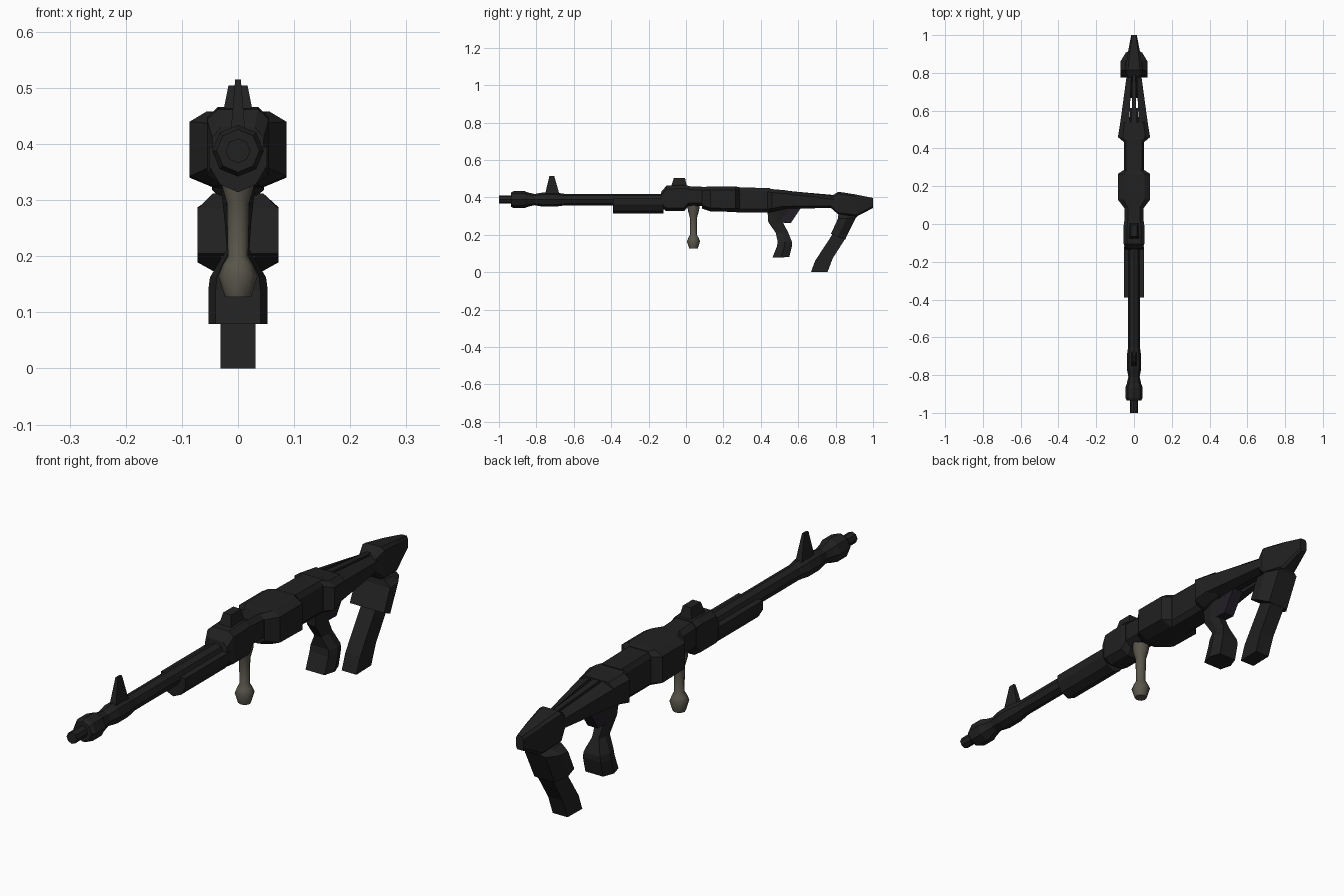
import bpy, bmesh, math

if "Cube" in bpy.data.objects:
    bpy.data.objects.remove(bpy.data.objects["Cube"])


def material(name, rgb):
    m = bpy.data.materials.new(name)
    m.diffuse_color = (*rgb, 1)
    m.use_nodes = True
    m.node_tree.nodes["Principled BSDF"].inputs["Base Color"].default_value = m.diffuse_color
    return m


BLACK = material("black_metal", (0.015, 0.015, 0.015))
KHAKI = material("khaki_grip", (0.10, 0.094, 0.07))
PLUM = material("dark_plum", (0.016, 0.013, 0.02))


def loft(name, rings, mat=BLACK):
    """Skin a row of equal-length point rings and cap both ends."""
    bm = bmesh.new()
    loops = [[bm.verts.new(p) for p in r] for r in rings]
    n = len(loops[0])
    for a, b in zip(loops, loops[1:]):
        for i in range(n):
            j = (i + 1) % n
            bm.faces.new((a[i], a[j], b[j], b[i]))
    bm.faces.new(loops[0])
    bm.faces.new(loops[-1])
    bmesh.ops.recalc_face_normals(bm, faces=bm.faces)
    me = bpy.data.meshes.new(name)
    bm.to_mesh(me)
    bm.free()
    me.materials.append(mat)
    ob = bpy.data.objects.new(name, me)
    bpy.context.collection.objects.link(ob)
    return ob


def circle(r, n=8):
    return [(r * math.cos(2 * math.pi * i / n), r * math.sin(2 * math.pi * i / n)) for i in range(n)]


def body(name, stations, top=0.65, bottom=0.5, bevel=0.018, mat=BLACK):
    """Chamfered box section along y; stations are (y, half width, z low, z high)."""
    rings = []
    for y, w, lo, hi in stations:
        half = [(w * bottom, lo), (w, lo + bevel), (w, hi - bevel), (w * top, hi)]
        rings.append([(x, y, z) for x, z in half] + [(-x, y, z) for x, z in reversed(half)])
    return loft(name, rings, mat)


def limb(name, stations, mat=BLACK, front=1.0, back=1.0):
    """Downward limb; stations are (front y, front z, back y, back z, half width)."""
    rings = []
    for yf, zf, yb, zb, w in stations:
        ym, zm = (yf + yb) / 2, (zf + zb) / 2
        half = [(w * front, yf, zf), (w, ym, zm), (w * back, yb, zb)]
        rings.append(half + [(-x, y, z) for x, y, z in reversed(half)])
    return loft(name, rings, mat)


# Barrel with flared muzzle and sight collar
barrel = [(-1, .022), (-.935, .022), (-.935, .038), (-.92, .046), (-.865, .046), (-.845, .038),
          (-.81, .03), (-.765, .038), (-.70, .038), (-.65, .031), (-.1, .031)]
loft("barrel", [[(x, y, .388 + z) for x, z in circle(r)] for y, r in barrel])

# Front and rear sights
loft("front_sight", [[(-.014, -.755, .41), (.014, -.755, .41), (.014, -.675, .41), (-.014, -.675, .41)],
                     [(-.005, -.73, .515), (.005, -.73, .515), (.005, -.705, .515), (-.005, -.705, .515)]])
loft("rear_sight", [[(-.027, -.08, .455), (.027, -.08, .455), (.027, .005, .455), (-.027, .005, .455)],
                    [(-.017, -.065, .504), (.017, -.065, .504), (.017, -.005, .504), (-.017, -.005, .504)]])

# V-bottomed handguard
vee = [(.052, .395), (.052, .362), (.032, .328), (0, .314), (-.032, .328), (-.052, .362), (-.052, .395)]
loft("handguard", [[(x, y, z) for x, z in vee] for y in (-.39, -.12)])

# Receiver: front block, neck, wide block, rear block
body("front_receiver", [(-.134, .045, .345, .41), (-.132, .046, .345, .43), (-.105, .055, .326, .462),
                        (-.01, .055, .326, .466), (.012, .052, .353, .462)])
body("receiver_neck", [(.005, .05, .353, .46), (.12, .05, .353, .455)])
body("wide_receiver", [(.085, .052, .34, .455), (.13, .086, .325, .458),
                       (.265, .086, .322, .458), (.285, .055, .322, .455)])
body("rear_receiver", [(.27, .052, .32, .453), (.45, .052, .32, .45)], top=.8, bottom=.7)

# Open stock: flared front, two side rails and a centre spine
body("stock_front", [(.435, .055, .32, .45), (.46, .085, .322, .444), (.54, .072, .34, .437)], top=.7)
for s in (-1, 1):
    rails = [(.52, .026, .075, .34, .438), (.82, .012, .034, .343, .404)]
    loft("stock_rail", [[(s * a, y, lo), (s * b, y, lo + .012), (s * b, y, hi - .018), (s * a, y, hi)]
                        for y, a, b, lo, hi in rails])
loft("stock_spine", [[(-w, y, lo), (w, y, lo), (w, y, hi), (-w, y, hi)]
                     for y, w, lo, hi in [(.5, .014, .35, .438), (.82, .008, .345, .41)]])

# Butt wedge at the rear
body("butt", [(.775, .034, .343, .405), (.815, .046, .308, .43), (.91, .032, .296, .415),
              (1.0, .015, .343, .397)], top=.7, bottom=.7, bevel=.01)

# Shoulder support: wide upper pad and narrow lower leg
limb("shoulder_pad", [(.815, .312, .915, .297, .045), (.812, .285, .908, .29, .072),
                      (.775, .205, .85, .173, .072)], back=.6)
limb("shoulder_leg", [(.80, .25, .875, .23, .031), (.785, .205, .855, .185, .031),
                      (.69, .06, .785, .075, .031), (.668, 0, .757, .002, .031)])

# Pistol grip with narrow waist and swollen foot
limb("pistol_grip", [(.435, .335, .56, .335, .032), (.44, .268, .52, .262, .024),
                     (.48, .21, .545, .215, .02), (.49, .165, .567, .16, .05),
                     (.487, .14, .567, .14, .053), (.463, .079, .552, .08, .053)], front=.75, back=.7)

# Trigger housing between grip and stock
loft("trigger_housing", [[(x, y, z) for y, z in [(.49, .345), (.49, .275), (.51, .265), (.56, .262), (.615, .345)]]
                         for x in (-.022, .022)], PLUM)

# Turned foregrip
turned = [(.37, .034), (.33, .03), (.295, .02), (.2, .018), (.185, .027), (.165, .035), (.127, .023)]
grip = loft("foregrip", [[(x, .04 + y, z) for x, y in circle(r)] for z, r in turned], KHAKI)
bpy.ops.object.select_all(action="DESELECT")
grip.select_set(True)
bpy.context.view_layer.objects.active = grip
bpy.ops.object.shade_smooth_by_angle(angle=math.radians(60))
